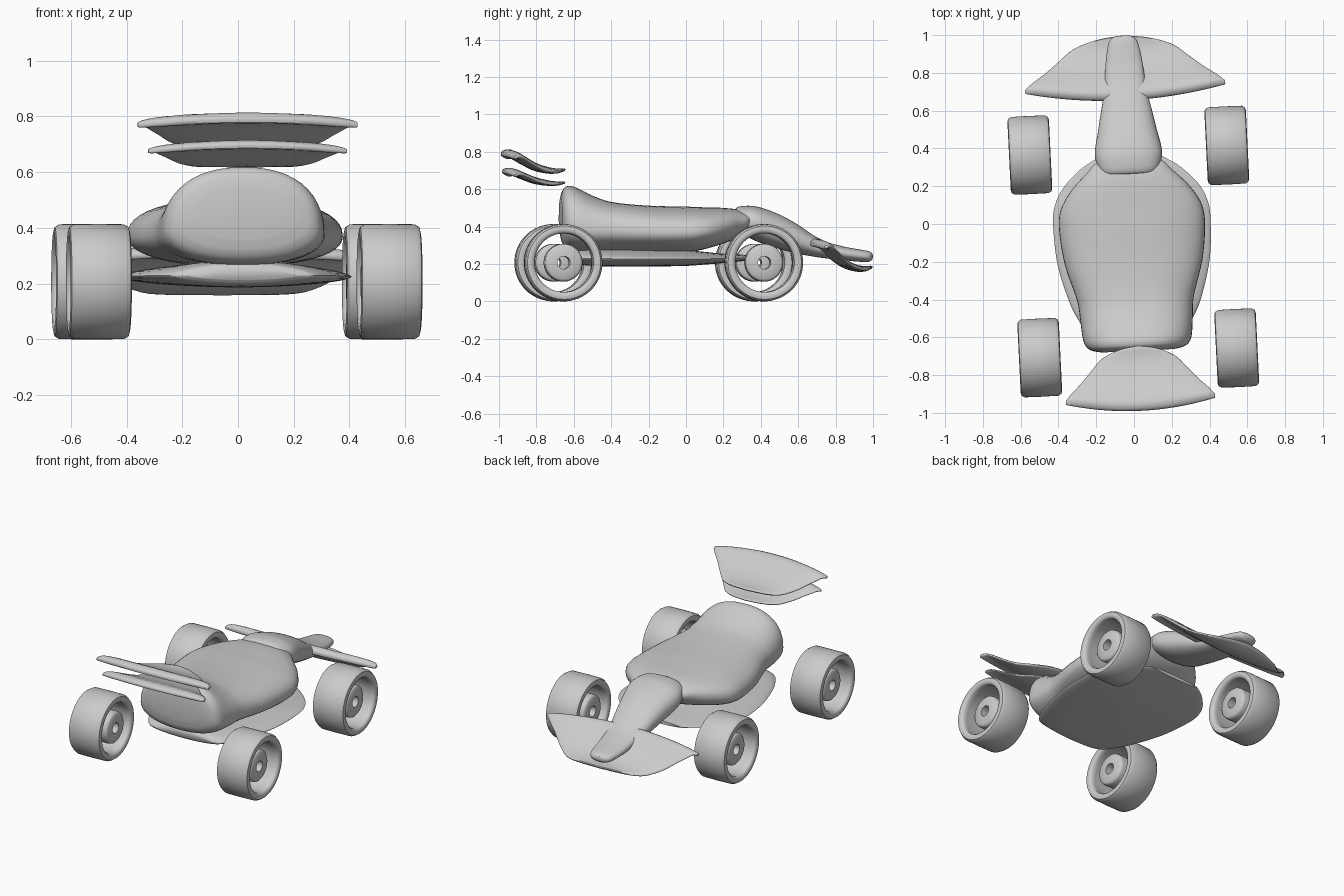
import bpy, bmesh, math
from mathutils import Matrix

if "Cube" in bpy.data.objects:
    bpy.data.objects.remove(bpy.data.objects["Cube"])

# the whole car sits slightly turned on the ground
PLACE = Matrix.Translation((-0.011, 0, 0)) @ Matrix.Rotation(math.radians(2.8), 4, 'Z')


def interp(table, t):
    """Smooth interpolation through rows (key, value, value, ...)."""
    i = 0
    while i < len(table) - 2 and t > table[i + 1][0]:
        i += 1
    a, b = table[i], table[i + 1]
    p, q = table[max(i - 1, 0)], table[min(i + 2, len(table) - 1)]
    h = b[0] - a[0]
    u = min(max((t - a[0]) / h, 0), 1)
    out = []
    for k in range(1, len(a)):
        m0 = (b[k] - p[k]) / (b[0] - p[0]) * h
        m1 = (q[k] - a[k]) / (q[0] - a[0]) * h
        out.append((2*u**3 - 3*u**2 + 1) * a[k] + (u**3 - 2*u**2 + u) * m0
                   + (3*u**2 - 2*u**3) * b[k] + (u**3 - u**2) * m1)
    return out


def skin(name, rings, closed=False, angle=50):
    """Join rings of points into a smooth surface, capped unless closed."""
    bm = bmesh.new()
    loops = [[bm.verts.new(p) for p in r] for r in rings]
    n = len(loops[0])
    pairs = list(zip(loops, loops[1:] + (loops[:1] if closed else [])))
    for a, b in pairs:
        for i in range(n):
            j = (i + 1) % n
            bm.faces.new((a[i], a[j], b[j], b[i]))
    if not closed:
        bm.faces.new(loops[0])
        bm.faces.new(loops[-1])
    bmesh.ops.recalc_face_normals(bm, faces=bm.faces)
    mesh = bpy.data.meshes.new(name)
    bm.to_mesh(mesh)
    bm.free()
    ob = bpy.data.objects.new(name, mesh)
    bpy.context.collection.objects.link(ob)
    ob.matrix_world = PLACE
    bpy.ops.object.select_all(action='DESELECT')
    bpy.context.view_layer.objects.active = ob
    ob.select_set(True)
    bpy.ops.object.shade_smooth_by_angle(angle=math.radians(angle))
    return ob


def spow(v, e):
    return math.copysign(abs(v) ** e, v)


def hull(name, stations, n_top, n_bot, sides=48, steps=5):
    """Loft superellipse sections; rows are y, half width, bottom, top, widest height."""
    ys = []
    for a, b in zip(stations, stations[1:]):
        ys += [a[0] + (b[0] - a[0]) * k / steps for k in range(steps)]
    ys.append(stations[-1][0])
    rings = []
    for y in ys:
        w, zb, zt, zc = interp(stations, y)
        ring = []
        for i in range(sides):
            c, s = math.cos(2*math.pi*i/sides), math.sin(2*math.pi*i/sides)
            e = 2 / (n_top if s >= 0 else n_bot)
            h = zt - zc if s >= 0 else zc - zb
            ring.append((w * spow(c, e), y, zc + h * spow(s, e)))
        rings.append(ring)
    return skin(name, rings)


CHORD = [(0, 1), (.25, .94), (.5, .78), (.65, .57), (.8, .35), (.92, .19), (1, .06)]
CAMBER = [(0, .97), (.12, 1), (.3, .65), (.5, .25), (.7, .03), (.85, -.03), (1, .05)]


def wing(name, half, y0, chord, sweep, z_low, drop, thick, spans=48, sides=32):
    """Half-moon wing: thick straight edge at y0, thin curved edge, dished between."""
    rings = []
    for k in range(spans + 1):
        s = math.sin(math.pi / 2 * (2 * k / spans - 1))
        c = interp(CHORD, abs(s))[0]
        th = thick * (.3 + .7 * math.sqrt(max(0, 1 - s * s)))
        ring = []
        for i in range(sides):
            a = 2 * math.pi * i / sides
            t = (1 - math.cos(a)) / 2
            z = z_low + drop * interp(CAMBER, t * c)[0] - .02 * s * s
            z += .5 * th * spow(math.sin(a), .6) * (1 - .5 * t)
            ring.append((half * s, y0 + sweep * s * s + chord * c * t, z))
        rings.append(ring)
    return skin(name, rings)


def lathe(name, profile, centre, segs=64):
    """Spin a closed (x, radius) profile about the axle."""
    cx, cy, cz = centre
    rings = []
    for i in range(segs):
        a = 2 * math.pi * i / segs
        rings.append([(cx + x, cy + r * math.cos(a), cz + r * math.sin(a)) for x, r in profile])
    return skin(name, rings, closed=True, angle=40)


# main body
hull("body", [
    (-.672, .19, .36, .55, .44), (-.662, .24, .315, .59, .42), (-.64, .272, .285, .615, .40),
    (-.60, .288, .27, .613, .39), (-.5, .298, .265, .565, .38), (-.4, .308, .265, .532, .38),
    (-.2, .365, .262, .512, .37), (0, .387, .262, .507, .37), (.1, .37, .28, .503, .38),
    (.2, .305, .31, .50, .40), (.28, .225, .34, .49, .42), (.33, .175, .38, .47, .43),
    (.36, .10, .42, .45, .435)], 2.3, 2.2)

# floor plate
hull("floor", [
    (-.59, .20, .215, .255, .23), (-.575, .25, .20, .275, .23), (-.5, .305, .19, .285, .23),
    (-.4, .35, .187, .285, .228), (-.2, .403, .187, .28, .226), (0, .417, .190, .275, .226),
    (.1, .408, .197, .265, .228), (.2, .36, .205, .255, .23), (.3, .26, .215, .25, .232),
    (.35, .18, .222, .245, .234)], 1.6, 1.9)

# nose cone
hull("nose", [
    (.262, .10, .43, .485, .46), (.272, .135, .40, .502, .45), (.31, .165, .36, .511, .43),
    (.38, .178, .32, .507, .41), (.5, .155, .28, .465, .37), (.6, .135, .255, .41, .33),
    (.68, .118, .24, .355, .295), (.75, .108, .23, .32, .275), (.85, .098, .22, .292, .255),
    (.93, .085, .212, .278, .245), (.98, .068, .212, .268, .24), (.998, .04, .225, .255, .24)],
    2.4, 2.2)

# wings
wing("front_wing", .53, .655, .345, .06, .178, .135, .065)
wing("rear_wing_upper", .395, -.99, .345, .05, .70, .092, .06)
wing("rear_wing_lower", .357, -.985, .34, .05, .632, .065, .05)

# wheels: open tyre ring with a separate bored hub
TYRE = [(-.11, .18), (-.106, .196), (-.09, .206), (0, .207), (.09, .206), (.106, .196), (.11, .18),
        (.106, .165), (.095, .157), (.07, .158), (0, .161), (-.07, .158), (-.095, .157), (-.106, .165)]
HUB = [(-.10, .088), (-.092, .098), (-.08, .101), (.05, .101), (.062, .098), (.07, .088),
       (.07, .034), (-.10, .034)]
for side, sx in (("left", -1), ("right", 1)):
    for end, y in (("front", .391), ("rear", -.683)):
        where = (sx * .522, y, .207)
        lathe(f"{end}_{side}_tyre", TYRE, where)
        lathe(f"{end}_{side}_hub", [(sx * x, r) for x, r in HUB], where)
